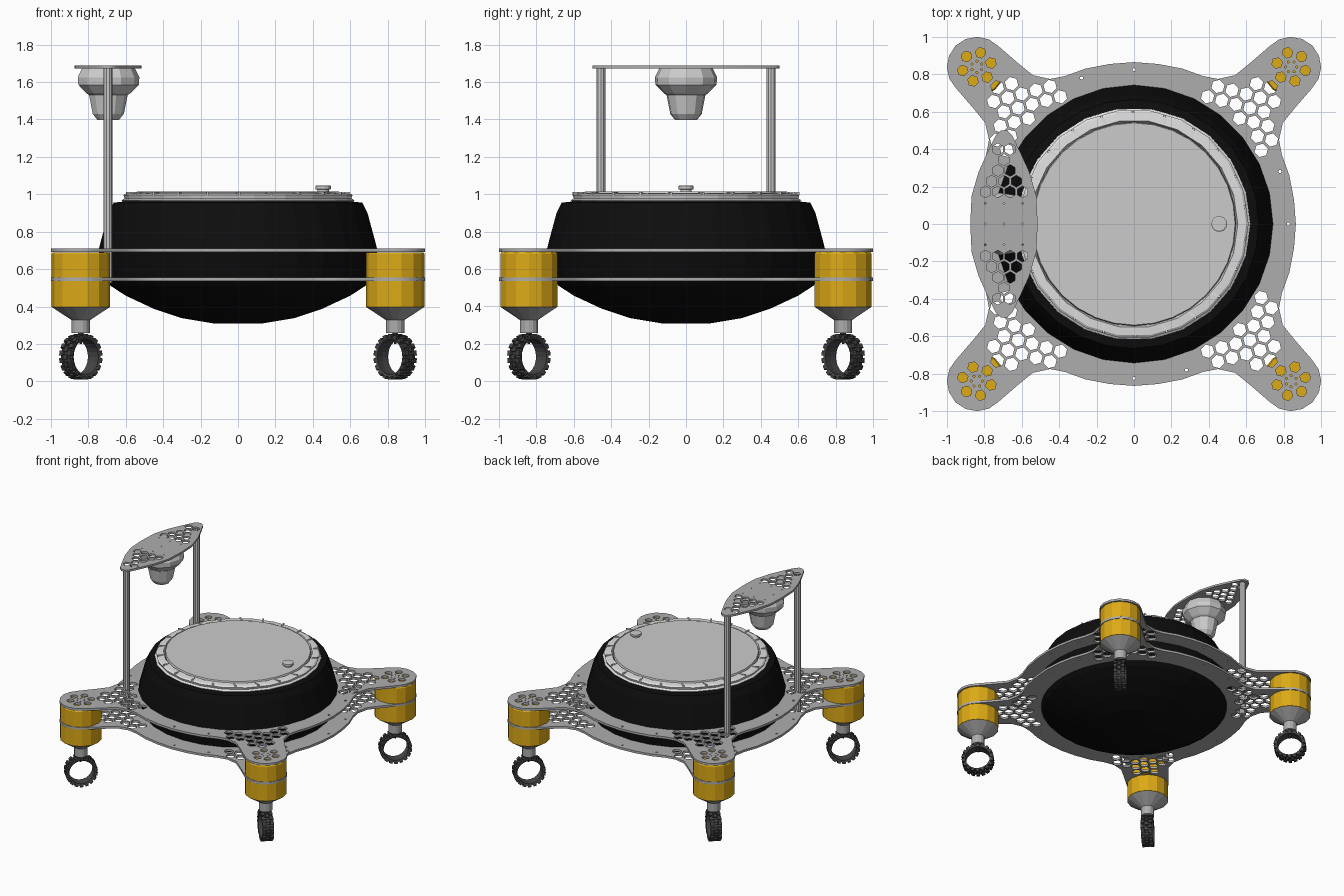
import bpy, bmesh, math
from math import sin, cos, pi, radians
from mathutils import Matrix, Vector

cube = bpy.data.objects.get("Cube")
if cube:
    bpy.data.objects.remove(cube)


def material(name, rgb):
    m = bpy.data.materials.new(name)
    m.use_nodes = True
    m.diffuse_color = (*rgb, 1)
    m.node_tree.nodes["Principled BSDF"].inputs["Base Color"].default_value = (*rgb, 1)
    return m


GREY = material("plate grey", (0.42, 0.42, 0.42))
LIGHT = material("light grey", (0.6, 0.6, 0.6))
PALE = material("pale rim", (0.74, 0.74, 0.74))
BLACK = material("black shell", (0.004, 0.004, 0.004))
YELLOW = material("amber yellow", (0.72, 0.4, 0.008))
TYRE = material("tyre dark grey", (0.06, 0.06, 0.06))


def add_object(name, mesh, mat, loc=(0, 0, 0)):
    mesh.materials.clear()
    mesh.materials.append(mat)
    ob = bpy.data.objects.new(name, mesh)
    ob.location = loc
    bpy.context.collection.objects.link(ob)
    return ob


def lathe_bm(profile, sides, closed=False):
    """Revolve (radius, height) points about z; open profiles get capped."""
    bm = bmesh.new()
    rings = [[bm.verts.new((r * cos(2 * pi * i / sides), r * sin(2 * pi * i / sides), z))
              for i in range(sides)] for r, z in profile]
    pairs = list(zip(rings, rings[1:]))
    if closed:
        pairs.append((rings[-1], rings[0]))
    else:
        bm.faces.new(rings[0])
        bm.faces.new(rings[-1])
    for a, b in pairs:
        for i in range(sides):
            j = (i + 1) % sides
            bm.faces.new((a[i], a[j], b[j], b[i]))
    return bm


def finish(name, bm, mat, loc=(0, 0, 0)):
    bmesh.ops.recalc_face_normals(bm, faces=bm.faces)
    mesh = bpy.data.meshes.new(name)
    bm.to_mesh(mesh)
    bm.free()
    return add_object(name, mesh, mat, loc)


def lathe(name, profile, sides, mat, loc=(0, 0, 0), closed=False):
    return finish(name, lathe_bm(profile, sides, closed), mat, loc)


def polygon(cx, cy, r, n, turn=0.0):
    return [(cx + r * cos(turn + 2 * pi * i / n), cy + r * sin(turn + 2 * pi * i / n))
            for i in range(n)]


def perforated_plate(name, loops, thickness, z, mat):
    """Flat plate: the first loop is the outline, the others are holes."""
    cu = bpy.data.curves.new(name + "_outline", "CURVE")
    cu.dimensions = "2D"
    cu.fill_mode = "BOTH"
    cu.extrude = thickness / 2
    for loop in loops:
        s = cu.splines.new("POLY")
        s.points.add(len(loop) - 1)
        for p, (x, y) in zip(s.points, loop):
            p.co = (x, y, 0, 1)
        s.use_cyclic_u = True
    tmp = bpy.data.objects.new(name + "_tmp", cu)
    bpy.context.collection.objects.link(tmp)
    bpy.context.view_layer.update()
    dg = bpy.context.evaluated_depsgraph_get()
    mesh = bpy.data.meshes.new_from_object(tmp.evaluated_get(dg))
    bpy.data.objects.remove(tmp)
    return add_object(name, mesh, mat, (0, 0, z))


def hex_grid(step, count):
    for j in range(-count, count + 1):
        for i in range(-count, count + 1):
            yield (i + 0.5 * (j % 2)) * step, j * step * math.sqrt(3) / 2


LEG = 0.84

# Deck outline: round body flowing into four rounded corner arms
edge = [(0.865, 0), (0.855, 0.13), (0.83, 0.26), (0.79, 0.37), (0.775, 0.45),
        (0.795, 0.54), (0.86, 0.62)]
arc = [(LEG + 0.16 * cos(radians(a)), LEG + 0.16 * sin(radians(a)))
       for a in range(-47, 138, 23)]
quarter = edge + arc + [(y, x) for x, y in reversed(edge[1:])]


def four_turns(points):
    result = []
    for k in range(4):
        c, s = (1, 0, -1, 0)[k], (0, 1, 0, -1)[k]
        result.append([(c * x - s * y, s * x + c * y) for x, y in points])
    return result


# Honeycomb openings of one arm and its corner, repeated on all four
holes = [polygon(0.825, 0, 0.009, 6), polygon(0.78, 0.28, 0.009, 6)]
for gx, gy in hex_grid(0.078, 9):
    u, v = LEG * math.sqrt(2) + gx, gy
    x, y = (u - v) / math.sqrt(2), (u + v) / math.sqrt(2)
    to_leg = math.hypot(gx, gy)
    on_corner = 0.04 < to_leg < 0.13
    on_arm = (to_leg > 0.15 and u < 1.06 and math.hypot(x, y) > 0.785
              and abs(v) < 0.125 + 0.9 * max(0, 0.93 - u))
    if on_corner or on_arm:
        holes.append(polygon(x, y, 0.029 if on_corner else 0.037, 6, pi / 4 + pi / 6))
holes += [polygon(LEG + px, LEG + py, 0.006, 6) for px, py in polygon(0, 0, 0.03, 6)]

deck_loops = [sum(four_turns(quarter), []), polygon(0, 0, 0.705, 40)]
for h in holes:
    deck_loops += four_turns(h)
for name, z in (("upper_deck", 0.7), ("lower_deck", 0.546)):
    perforated_plate(name, deck_loops, 0.018, z, GREY)

# Central tub
lathe("tub", [(0.12, 0.308), (0.3, 0.338), (0.45, 0.388), (0.6, 0.458), (0.68, 0.51),
              (0.715, 0.55), (0.745, 0.7), (0.73, 0.76), (0.692, 0.9), (0.665, 0.955),
              (0.6, 0.962)], 28, BLACK)

# Lid: stepped rim, top disc and knob
lathe("lid_rim", [(0.54, 0.955), (0.612, 0.957), (0.622, 0.968), (0.606, 0.978),
                  (0.612, 0.995), (0.6, 1.004), (0.555, 1.008), (0.55, 0.99)],
      22, PALE, closed=True)
lathe("lid_disc", [(0.535, 0.96), (0.545, 1.0), (0.54, 1.014)], 32, LIGHT)
lathe("lid_knob", [(0.03, 1.01), (0.03, 1.025), (0.042, 1.027), (0.042, 1.043),
                   (0.036, 1.047)], 14, LIGHT, (0.455, 0, 0))
bm = bmesh.new()
for k in range(22):
    turn = Matrix.Rotation(2 * pi * (k + 0.5) / 22, 4, "Z")
    bmesh.ops.create_cube(bm, size=1, matrix=turn @ Matrix.Translation((0.58, 0, 1.004))
                          @ Matrix.Rotation(0.3, 4, "Z")
                          @ Matrix.Diagonal((0.05, 0.012, 0.014, 1)))
finish("lid_rim_ribs", bm, PALE)


def build_wheel(name, loc, heading):
    """Hollow treaded ring that rolls along the heading."""
    bm = lathe_bm([(0.094, -0.04), (0.106, -0.044), (0.111, 0), (0.106, 0.044),
                   (0.094, 0.04), (0.098, 0)], 24, True)
    for row in (-1, 0, 1):
        for k in range(18):
            turn = Matrix.Rotation(2 * pi * (k + 0.5 * (row % 2)) / 18, 4, "Z")
            bmesh.ops.create_cube(bm, size=1, matrix=turn
                                  @ Matrix.Translation((0.112, 0, row * 0.03))
                                  @ Matrix.Diagonal((0.018, 0.026, 0.026, 1)))
    bm.transform(Matrix.Rotation(heading, 4, "Z") @ Matrix.Rotation(pi / 2, 4, "X"))
    return finish(name, bm, TYRE, loc)


# Corner legs: two motor housings, cone, neck, pin and wheel
for sx, side in ((-1, "right"), (1, "left")):
    for sy, end in ((-1, "front"), (1, "back")):
        tag = end + "_" + side
        at = (sx * LEG, sy * LEG, 0)
        lathe(tag + "_upper_housing", [(0.157, 0.556), (0.157, 0.68), (0.15, 0.69)],
              14, YELLOW, at)
        lathe(tag + "_lower_housing", [(0.157, 0.398), (0.157, 0.536)], 14, YELLOW, at)
        lathe(tag + "_leg_cone", [(0.05, 0.258), (0.05, 0.328), (0.155, 0.397)],
              14, GREY, at)
        lathe(tag + "_wheel_pin", [(0.006, 0.2), (0.016, 0.258)], 8, TYRE, at)
        build_wheel(tag + "_wheel", (at[0], at[1], 0.131), math.atan2(sy, sx))

# Overhead sensor mast on the right side
MAST = -0.695
for y, end in ((-0.455, "front"), (0.455, "back")):
    lathe(end + "_mast_post", [(0.025, 0.525), (0.025, 1.675)], 10, LIGHT, (MAST, y, 0))

half = [(0.0, 0.18), (0.15, 0.173), (0.28, 0.135), (0.4, 0.08), (0.475, 0.043), (0.5, 0.018)]


def half_width(y):
    for (y0, w0), (y1, w1) in zip(half, half[1:]):
        if y0 <= abs(y) <= y1:
            return w0 + (w1 - w0) * (abs(y) - y0) / (y1 - y0)
    return 0


side = [(w, -y) for y, w in reversed(half[1:])] + [(w, y) for y, w in half]
canopy = [(MAST + w, y) for w, y in side] + [(MAST - w, y) for w, y in reversed(side)]
canopy_loops = [canopy]
for gx, gy in hex_grid(0.066, 9):
    if 0.14 < abs(gy) < 0.43 and abs(gx) < half_width(gy) - 0.042:
        canopy_loops.append(polygon(MAST + gx, gy, 0.031, 6, pi / 6))
for y in (-0.11, 0, 0.11):
    for x in (-0.1, 0, 0.1):
        canopy_loops.append(polygon(MAST + x, y, 0.005, 6))
perforated_plate("mast_canopy", canopy_loops, 0.016, 1.68, GREY)

# Faceted sensor hanging from the canopy
lathe("sensor_head", [(0.06, 1.398), (0.085, 1.43), (0.105, 1.53), (0.12, 1.54),
                      (0.165, 1.585), (0.168, 1.625), (0.145, 1.672)], 11, LIGHT,
      (MAST, 0, 0))
